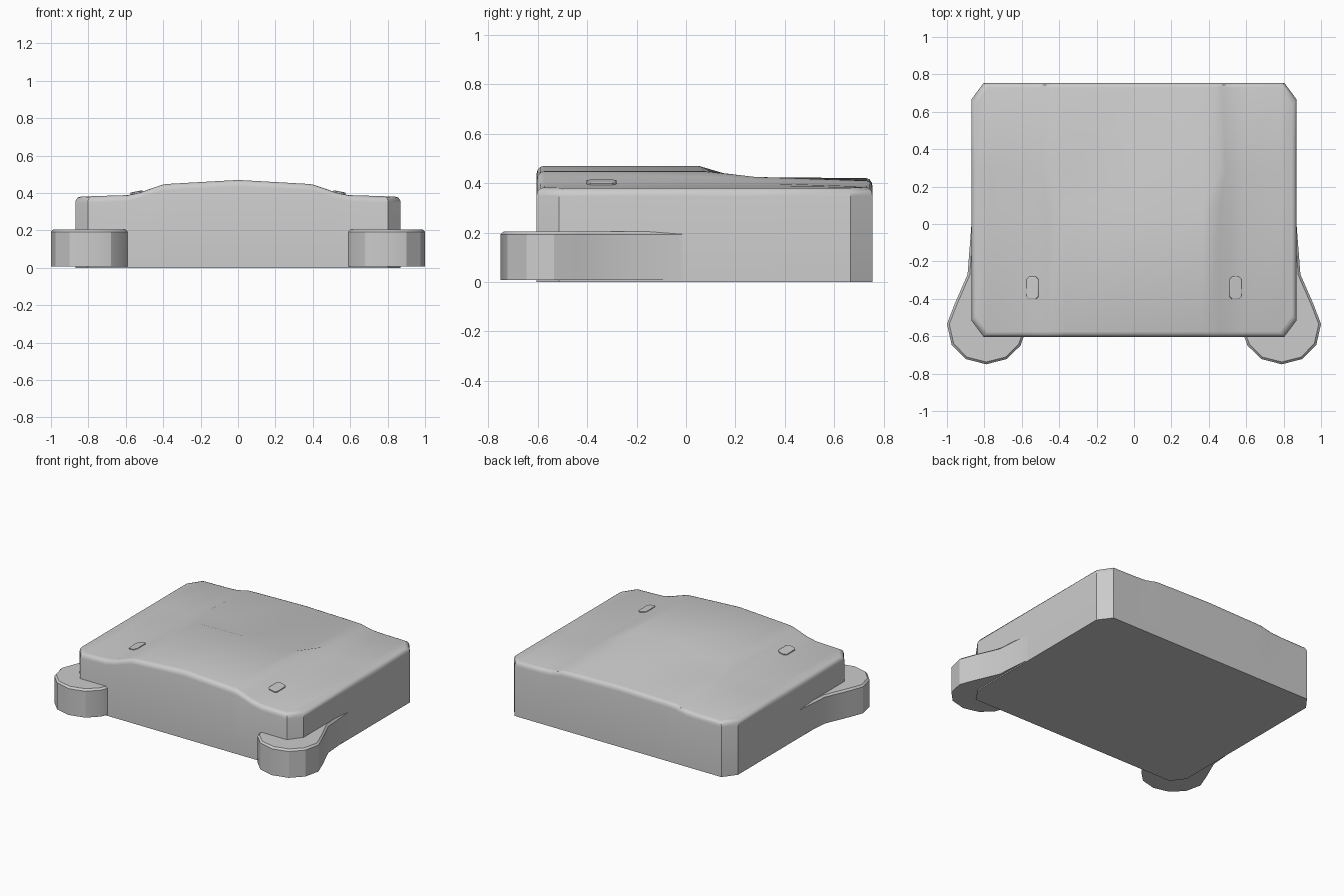
import bpy, bmesh, math
from mathutils import Matrix

if "Cube" in bpy.data.objects:
    bpy.data.objects.remove(bpy.data.objects["Cube"])


def finish(name, bm, angle=35):
    bmesh.ops.recalc_face_normals(bm, faces=bm.faces)
    me = bpy.data.meshes.new(name)
    bm.to_mesh(me)
    bm.free()
    ob = bpy.data.objects.new(name, me)
    bpy.context.collection.objects.link(ob)
    bpy.ops.object.select_all(action='DESELECT')
    ob.select_set(True)
    bpy.context.view_layer.objects.active = ob
    bpy.ops.object.shade_smooth_by_angle(angle=math.radians(angle))
    return ob


def prism(name, outline, z0, z1, inset, drop, matrix=None):
    """Extruded outline with a small chamfer around its top edge."""
    bm = bmesh.new()
    base = bm.faces.new([bm.verts.new((x, y, z0)) for x, y in outline])
    bmesh.ops.recalc_face_normals(bm, faces=[base])
    if base.normal.z < 0:
        base.normal_flip()
    geom = bmesh.ops.extrude_face_region(bm, geom=[base], use_keep_orig=True)['geom']
    top = [g for g in geom if isinstance(g, bmesh.types.BMFace)][0]
    for v in top.verts:
        v.co.z = z1 - drop
    top.normal_update()
    bmesh.ops.inset_region(bm, faces=[top], thickness=inset, use_even_offset=True)
    for v in top.verts:
        v.co.z = z1
    if matrix:
        bm.transform(matrix)
    return finish(name, bm, 30)


# Body lid: half cross-sections from the centre line to the side
heights = [(0, .47), (.37, .449), (.40, .446), (.46, .426), (.52, .404),
           (.59, .389), (.78, .383), (.845, .38)]
crest_y = [.05, .077, .08, .09, .09, .09, .09, .09]
front = [(x, -.575, z) for x, z in heights]
front[-1] = (.845, -.488, .38)
crest = [(x, y, z) for (x, z), y in zip(heights, crest_y)]
foot = [(0, .19, .425), (.37, .27, .405), (.46, .28, .425), (.49, .28, .413),
        (.53, .28, .40), (.59, .28, .389), (.78, .28, .383), (.845, .28, .38)]
back = [(0, .73, .42), (.37, .73, .412), (.43, .73, .41), (.47, .73, .40),
        (.52, .73, .39), (.59, .73, .386), (.78, .73, .383), (.845, .644, .38)]

bm = bmesh.new()
grid = []
for row in (front, crest, foot, back):
    full = [(-x, y, z) for x, y, z in row[:0:-1]] + row
    grid.append([bm.verts.new(p) for p in full])
for a, b in zip(grid, grid[1:]):
    for i in range(len(a) - 1):
        bm.faces.new((a[i], a[i + 1], b[i + 1], b[i]))

# Rounded rim and vertical walls, grown from the lid's outline
edges = [e for e in bm.edges if e.is_boundary]
rim = {v.co.to_tuple(5): v.co.copy() for e in edges for v in e.verts}
last = (0.0, 0.0)
for deg in (30, 60, 90, None):
    geom = bmesh.ops.extrude_edge_only(bm, edges=edges)['geom']
    edges = [g for g in geom if isinstance(g, bmesh.types.BMEdge)]
    verts = [g for g in geom if isinstance(g, bmesh.types.BMVert)]
    if deg is None:
        for v in verts:
            v.co.z = 0
        break
    f, g = math.sin(math.radians(deg)), 1 - math.cos(math.radians(deg))
    for v in verts:
        x0 = v.co.x / (1 + .0296 * last[0])
        y0 = (v.co.y + .138 * .0421 * last[0]) / (1 + .0421 * last[0])
        v.co.x = x0 * (1 + .0296 * f)
        v.co.y = y0 + .0421 * f * (y0 - .138)
        v.co.z -= .034 * (g - last[1])
    last = (f, g)
bmesh.ops.contextual_create(bm, geom=edges)
finish("body", bm)

# Corner feet and small lid buttons, one per side
foot_outline = [(.868, .01), (.89, -.27), (.96, -.43), (1, -.535), (.975, -.645),
                (.90, -.722), (.79, -.75), (.68, -.722), (.607, -.65), (.585, -.59),
                (.60, -.54), (.78, -.50), (.82, -.30), (.84, .01)]
button_outline = [(.033, -.045), (.033, .045), (.018, .06), (-.018, .06),
                  (-.033, .045), (-.033, -.045), (-.018, -.06), (.018, -.06)]
for side, label in ((1, "right"), (-1, "left")):
    prism(label + "_foot", [(side * x, y) for x, y in foot_outline],
          .008, .205, .012, .012)
    tilt = (Matrix.Translation((side * .542, -.342, .40))
            @ Matrix.Rotation(side * .2, 4, 'Y'))
    prism(label + "_button", button_outline, -.02, .009, .004, .003, tilt)
